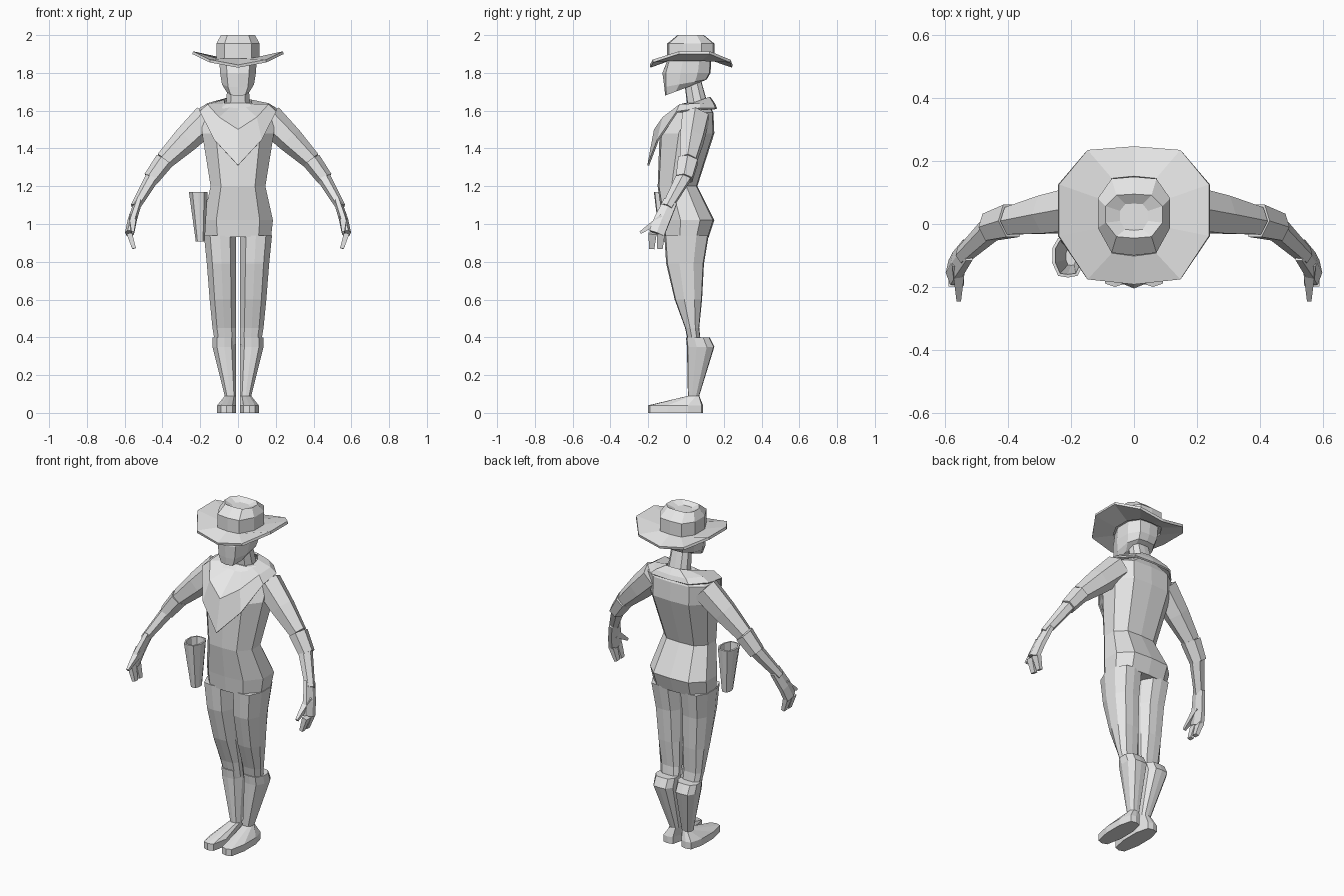
import bpy, bmesh, math
from mathutils import Vector

default_cube = bpy.data.objects.get("Cube")
if default_cube:
    bpy.data.objects.remove(default_cube, do_unlink=True)

shade = 0.8
grey = bpy.data.materials.new("light grey")
grey.use_nodes = True
grey.diffuse_color = (shade, shade, shade, 1)
grey.node_tree.nodes["Principled BSDF"].inputs["Base Color"].default_value = grey.diffuse_color


def loft(name, rings, close_start=True, close_end=True, thickness=0):
    """Skin a list of closed rings into one flat shaded part."""
    bm = bmesh.new()
    loops = [[bm.verts.new(point) for point in ring] for ring in rings]
    for lower, upper in zip(loops, loops[1:]):
        for i in range(len(lower)):
            bm.faces.new((lower[i - 1], lower[i], upper[i], upper[i - 1]))
    if close_start:
        bm.faces.new(loops[0])
    if close_end:
        bm.faces.new(loops[-1])
    bmesh.ops.recalc_face_normals(bm, faces=bm.faces)
    mesh = bpy.data.meshes.new(name)
    bm.to_mesh(mesh)
    bm.free()
    mesh.materials.append(grey)
    part = bpy.data.objects.new(name, mesh)
    bpy.context.collection.objects.link(part)
    if thickness:
        shell = part.modifiers.new("thickness", 'SOLIDIFY')
        shell.thickness = thickness
        shell.offset = 0


def pair(name, rings):
    """Make the left part and its mirrored right twin."""
    loft("left_" + name, rings)
    loft("right_" + name, [[Vector((-p.x, p.y, p.z)) for p in ring] for ring in rings])


def section(height, half_width, front, back, x=0, flat=0.62, tilt=0, ridge=0):
    """Ten sided level outline; ridge pushes the front point out, tilt lifts the back."""
    middle, depth = (front + back) / 2, (back - front) / 2
    half = [(0, -1 - ridge), (flat, -0.93), (1, -0.3), (1, 0.45), (flat, 0.95), (0, 1)]
    outline = half + [(-across, along) for across, along in half[-2:0:-1]]
    return [Vector((x + across * half_width, middle + along * depth, height + along * tilt))
            for across, along in outline]


def leg_section(height, width, front, back):
    """Outline for one leg, standing just left of the centre line."""
    gap = 0.01
    return section(height, width / 2, front, back, x=gap + width / 2)


def limb(name, path, radii, flatness=1, sides=6):
    """Tapered tube along a path, narrowed across by the flatness."""
    rings = []
    for i, (centre, radius) in enumerate(zip(path, radii)):
        heading = (path[min(i + 1, len(path) - 1)] - path[max(i - 1, 0)]).normalized()
        across = heading.cross(Vector((0, 1, 0))).normalized()
        along = across.cross(heading)
        angles = [math.tau * (k + 0.5) / sides for k in range(sides)]
        rings.append([centre + along * math.cos(a) * radius
                      + across * math.sin(a) * radius * flatness for a in angles])
    pair(name, rings)


# Torso: crotch, seat, waist, chest, shoulders, collar
loft("torso", [
    section(0.93, half_width=0.175, front=-0.115, back=0.12),
    section(1.02, half_width=0.185, front=-0.125, back=0.15),
    section(1.2, half_width=0.145, front=-0.15, back=0.06),
    section(1.48, half_width=0.19, front=-0.14, back=0.15),
    section(1.59, half_width=0.19, front=-0.06, back=0.145),
    section(1.64, half_width=0.09, front=0, back=0.12),
])

# Trouser legs: hip, thigh, knee, shin
pair("trouser_leg", [
    leg_section(0.94, width=0.17, front=-0.115, back=0.12),
    leg_section(0.79, width=0.155, front=-0.105, back=0.095),
    leg_section(0.6, width=0.14, front=-0.06, back=0.085),
    leg_section(0.45, width=0.125, front=-0.005, back=0.07),
    leg_section(0.36, width=0.11, front=0.015, back=0.08),
])

# Boots: shaft tapering to the ankle, and a foot on a flat sole
ankle = leg_section(0.09, width=0.06, front=0.01, back=0.07)
pair("boot_shaft", [
    leg_section(0.4, width=0.125, front=0, back=0.125),
    leg_section(0.35, width=0.125, front=0.005, back=0.15),
    ankle,
])
sole = leg_section(0, width=0.1, front=-0.2, back=0.09)
pair("foot", [sole, [p + Vector((0, 0, 0.04)) for p in sole], ankle])

# Arms follow a chain of joints from shoulder to fingertips
shoulder = Vector((0.16, 0.05, 1.56))
elbow = Vector((0.39, 0.01, 1.335))
cuff_end = Vector((0.46, -0.01, 1.24))
wrist = Vector((0.545, -0.1, 1.09))
knuckles = Vector((0.575, -0.155, 0.95))
fingertips = Vector((0.55, -0.16, 0.87))
limb("sleeve", [shoulder, shoulder.lerp(elbow, 0.5), elbow], [0.08, 0.07, 0.05])
limb("sleeve_cuff", [elbow, cuff_end], [0.06, 0.05], flatness=0.85)
limb("forearm", [elbow.lerp(cuff_end, 0.8), wrist], [0.045, 0.03], flatness=0.85)
limb("glove", [cuff_end.lerp(wrist, 0.8), wrist.lerp(knuckles, 0.5), knuckles],
     [0.042, 0.048, 0.048], flatness=0.5)
for name, side in (("front_fingers", -1), ("rear_fingers", 1)):
    spread = Vector((0, side * 0.022, 0))
    limb(name, [knuckles + spread, fingertips + spread], [0.03, 0.02], flatness=0.7, sides=4)
thumb_root = wrist.lerp(knuckles, 0.4)
limb("thumb", [thumb_root, thumb_root + Vector((0, -0.12, -0.08))], [0.03, 0.01], sides=4)

# Neck, and a head whose underside rises from chin to nape
loft("neck", [
    section(1.6, half_width=0.065, front=0.01, back=0.125),
    section(1.76, half_width=0.055, front=-0.01, back=0.08),
])
loft("head", [
    section(1.71, half_width=0.062, front=-0.11, back=0.05, tilt=0.03),
    section(1.745, half_width=0.085, front=-0.115, back=0.11, tilt=0.02),
    section(1.8, half_width=0.095, front=-0.115, back=0.13, ridge=0.08),
    section(1.89, half_width=0.1, front=-0.09, back=0.135),
])


def drape(outline, sag):
    """Let cloth hang lower the further forward it reaches."""
    return [Vector((p.x, p.y, p.z - sag * min(p.y, 0) ** 2)) for p in outline]


# Neckerchief hanging to a point on the chest
loft("neckerchief", [
    section(1.64, half_width=0.07, front=-0.03, back=0.125, tilt=0.03),
    drape(section(1.635, half_width=0.16, front=-0.13, back=0.15, ridge=0.25), sag=5),
    drape(section(1.61, half_width=0.2, front=-0.16, back=0.16, ridge=0.25), sag=7.5),
], close_start=False, close_end=False, thickness=0.01)

# Hat crown with a dented top
crown_base = section(1.87, half_width=0.115, front=-0.1, back=0.15)
crown_edge = [p + Vector((0, 0, 0.085)) for p in crown_base]
loft("hat_crown", [
    crown_base,
    crown_edge,
    section(2, half_width=0.09, front=-0.045, back=0.095),
    section(1.98, half_width=0.045, front=-0.02, back=0.065),
])

# Hat brim curling up towards the sides
rim = section(1.835, half_width=0.24, front=-0.19, back=0.245)
for p in rim:
    p.z += 1.25 * p.x ** 2
loft("hat_brim", [crown_base, rim], close_start=False, close_end=False, thickness=0.015)

# Open topped holster on the right hip
loft("holster", [
    section(0.91, half_width=0.02, front=-0.135, back=-0.075, x=-0.2),
    section(1.17, half_width=0.045, front=-0.165, back=-0.045, x=-0.21),
], close_end=False, thickness=0.01)
